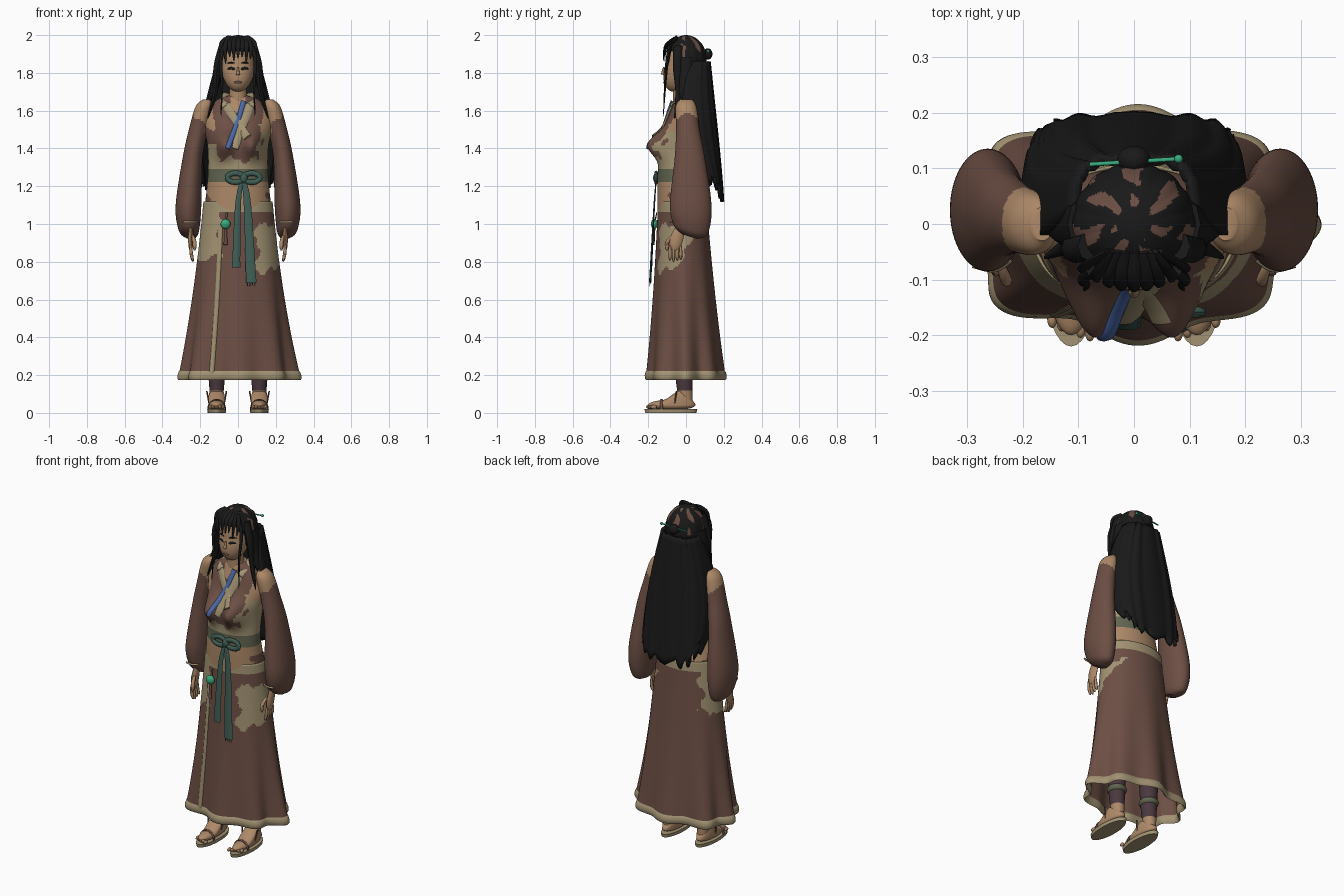
import bpy, bmesh
from math import sin, cos, pi, exp, atan2, hypot, radians
from mathutils import Vector
from mathutils.bvhtree import BVHTree

cube = bpy.data.objects.get("Cube")
if cube:
    bpy.data.objects.remove(cube)


def material(name, *rgb):
    made = bpy.data.materials.new(name)
    made.use_nodes = True
    made.diffuse_color = (*rgb, 1)
    made.node_tree.nodes["Principled BSDF"].inputs["Base Color"].default_value = (*rgb, 1)
    return made


BROWN = material("brown cloth", .15, .077, .058)
SKIN = material("tan skin", .42, .25, .14)
KHAKI = material("khaki cloth", .36, .29, .17)
HAIR = material("black hair", .01, .01, .01)
TEAL = material("teal sash", .05, .11, .09)
JADE = material("jade", .04, .4, .2)
BLUE = material("blue lining", .07, .14, .4)
PURPLE = material("purple leggings", .07, .04, .05)
SAGE = material("sage belt", .12, .13, .08)


# Helpers: smoothing, grid surfaces, lofts, ellipsoids and sweeps
def smooth(rows, steps):
    rows = [Vector(row) for row in rows]
    padded = [rows[0]] + rows + [rows[-1]]
    result = []
    for before, start, end, after in zip(padded, rows, rows[1:], padded[3:]):
        leave, arrive = (end - before) / 2, (after - start) / 2
        for step in range(steps):
            t = step / steps
            ease = t * t * (3 - 2 * t)
            result.append(start.lerp(end, ease) + leave * t * (1 - t) ** 2 - arrive * t * t * (1 - t))
    return result + [rows[-1]]


def build(name, grid, mats, rule=None, wrap=True, caps=True, thick=0, mirror=False):
    bm = bmesh.new()
    rings = [[bm.verts.new(point) for point in row] for row in grid]
    count = len(grid[0])
    for low, high in zip(rings, rings[1:]):
        for i in range(count if wrap else count - 1):
            j = (i + 1) % count
            bm.faces.new((low[i], low[j], high[j], high[i]))
    if caps:
        bm.faces.new(rings[0])
        bm.faces.new(rings[-1])
    bmesh.ops.remove_doubles(bm, verts=bm.verts, dist=.00001)
    bmesh.ops.recalc_face_normals(bm, faces=bm.faces)
    for face in bm.faces:
        face.smooth = True
        if rule:
            face.material_index = rule(face.calc_center_median())
    mesh = bpy.data.meshes.new(name)
    bm.to_mesh(mesh)
    bm.free()
    for mat in mats:
        mesh.materials.append(mat)
    mesh.set_sharp_from_angle(angle=radians(45))
    part = bpy.data.objects.new(name, mesh)
    bpy.context.collection.objects.link(part)
    if thick:
        solid = part.modifiers.new("thickness", "SOLIDIFY")
        solid.thickness, solid.offset = thick, 0
    if mirror:
        part.modifiers.new("mirror", "MIRROR")
    return part


def loft(name, rows, mats, rule=None, shape=None, sides=32, steps=5, mirror=False):
    """Each row is height, centre x, centre y, half width, half depth."""
    grid = []
    for z, x, y, width, depth in smooth(rows, steps):
        ring = []
        for i in range(sides):
            a = 2 * pi * i / sides
            point = Vector((x + width * sin(a), y - depth * cos(a), z))
            ring.append(shape(point, a) if shape else point)
        grid.append(ring)
    return build(name, grid, mats, rule, mirror=mirror)


def ellipsoid(name, centre, size, mats, bands=6, **options):
    (x, y, z), (width, depth, height) = centre, size
    angles = [1.55 * i / bands for i in range(-bands, bands + 1)]
    rows = [(z + height * sin(a), x, y, width * cos(a), depth * cos(a)) for a in angles]
    return loft(name, rows, mats, steps=2, **options)


def even(t):
    return 1


def pointed(t):
    return 1 - .9 * t * t


def flared(t):
    return .4 + .6 * t


def rounded(t):
    return max(.1, sin(pi * t)) ** .4


def sweep(name, path, width, thick, mat, profile=even, sides=8, mirror=False):
    path = smooth(path, 5)
    last = len(path) - 1
    grid = []
    for i, point in enumerate(path):
        along = (path[min(i + 1, last)] - path[max(i - 1, 0)]).normalized()
        side = along.cross(Vector((0, -1, 0))).normalized()
        out = side.cross(along)
        scale = profile(i / last)
        angles = [2 * pi * k / sides for k in range(sides)]
        grid.append([point + scale * (side * width * cos(a) + out * thick * sin(a)) for a in angles])
    return build(name, grid, [mat], mirror=mirror)


def drape(part, path, lift=.003):
    mesh = part.data
    tree = BVHTree.FromPolygons([v.co for v in mesh.vertices], [list(p.vertices) for p in mesh.polygons])
    points = []
    for x, z in smooth(path, 4):
        hit = tree.ray_cast(Vector((x, -1, z)), Vector((0, 1, 0)))[0]
        if hit:
            points.append(hit - Vector((0, lift, 0)))
    return points


def ragged(p):
    return .015 * sin(50 * p.x + 40 * p.z) + .01 * sin(90 * p.x - 70 * p.z + 40 * p.y)


# Skirt with flaring folds, hem and front trim
def skirt_point(angle, z, lift=0):
    t = 1.12 - z
    fold = 1 + t * t * (.085 * cos(8 * angle) + .03 * sin(5 * angle))
    width = (.18 + .09 * t + .04 * t * t) * fold + lift
    depth = (.125 + .06 * t + .015 * t * t) * fold + lift
    return Vector((width * sin(angle), -.02 * (1 - t) - depth * cos(angle), z))


def skirt_rule(p):
    edge = ragged(p)
    if p.z > 1.06:
        return 1
    if p.y > .07 + edge or abs(p.x) < .1 + edge:
        return 0
    if p.x < 0:
        return int(p.z > .82 + edge)
    return int(.75 + edge + 1.5 * max(p.y + .07, 0) < p.z < 1 + edge)


around = [pi * i / 96 for i in range(192)]
levels = [1.12 - .93 * k / 100 for k in range(101)]
skirt = build("skirt", [[skirt_point(a, z) for a in around] for z in levels],
              [BROWN, KHAKI], skirt_rule, caps=False, thick=.006)
section = [pi * k / 4 for k in range(8)] + [0]
build("skirt_hem", [[skirt_point(a, .2 + .026 * sin(c), .01 * cos(c)) for a in around] for c in section],
      [KHAKI], caps=False)
sweep("skirt_front_trim", drape(skirt, [(-.09, 1), (-.11, .6), (-.14, .2)]), .013, .006, KHAKI)


# Torso, coloured in bands and ragged patches
def bust(p, angle):
    for x in (-.08, .08):
        across, up = (p.x - x) / .06, (p.z - 1.42) / .075
        p.y -= .1 * max(cos(angle), 0) * exp(-across * across - up * up)
    return p


def torso_rule(p):
    edge, x, z = ragged(p), abs(p.x), p.z
    if z < 1.22:
        return int(x < .15 + edge or z > 1.17)
    if z < 1.29:
        return 3
    if z > 1.5 + edge and x > .13 + edge / 2:
        return 1
    if z > 1.59 and x < .04 and p.y < 0:
        return 1
    side_top = 1.53 if p.x > 0 else 1.42
    if p.y < .05 and (z < 1.34 + edge or (x > .115 + edge and z < side_top)):
        return 2
    return 0


torso = loft("torso", [(1.06, 0, -.02, .18, .13), (1.25, 0, -.04, .16, .11), (1.4, 0, -.02, .16, .11),
                       (1.55, 0, 0, .18, .1), (1.65, 0, 0, .12, .07), (1.68, 0, -.01, .05, .05)],
             [BROWN, SKIN, KHAKI, SAGE], torso_rule, bust, sides=120, steps=20)
sweep("lining_band", drape(torso, [(.03, 1.65), (0, 1.55), (-.055, 1.4)], .008), .013, .006, BLUE)
for side, path in (("right", [(-.07, 1.64), (-.02, 1.56), (.05, 1.46)]),
                   ("left", [(.07, 1.64), (.035, 1.55), (-.02, 1.4)])):
    behind = Vector((path[0][0], .03, 1.69))
    sweep("collar_" + side, [behind] + drape(torso, path, .006), .022, .006, KHAKI)


# Head and face
def chin(p, angle):
    p.y -= .3 * max(1.84 - p.z, 0)
    return p


loft("neck", [(1.64, 0, -.02, .05, .05), (1.78, 0, -.03, .04, .04)], [SKIN])
head = ellipsoid("head", (0, -.02, 1.84), (.088, .09, .14), [SKIN], bands=10, shape=chin)
sweep("nose", drape(head, [(0, 1.83), (0, 1.79)], .004), .01, .01, SKIN, flared)
sweep("lips", drape(head, [(-.02, 1.75), (.02, 1.75)], .001), .006, .004, BROWN, rounded)
for name, height, slim in (("eyes", 1.825, .008), ("brows", 1.855, .004)):
    sweep(name, drape(head, [(.017, height - .005), (.035, height), (.055, height - .003)], .001),
          slim, .003, HAIR, rounded, mirror=True)


# Hair cap with a fan of coloured streaks
def cap_shape(p, angle):
    rib = 1 + .03 * abs(sin(7 * angle))
    p.x, p.y = p.x * rib, p.y * rib
    if p.z < 1.91:
        p.y = max(p.y, -.05)
    return p


def streak(p):
    reach, turn = hypot(p.x, p.y), atan2(p.x, p.y)
    on_crown = p.z > 1.87 and reach > .03 and p.y > -.05
    return int(on_crown and cos(7 * turn + .4 * sin(90 * reach)) > .3 and sin(75 * reach + 3 * turn) > -.7)


ellipsoid("hair_cap", (0, 0, 1.87), (.108, .108, .13), [HAIR, BROWN], bands=20,
          rule=streak, shape=cap_shape, sides=112)


# Long back hair: a curved sheet with a ragged lower edge
def squarish(value):
    return (1 if value > 0 else -1) * abs(value) ** .6


columns, sheet = 48, []
for row in range(25):
    t = row / 24
    width = .105 + .09 * sin(2.2 * t)
    back = .118 + .072 * t
    wrap_depth = .1 + .09 * sin(pi * t) - .03 * t
    line = []
    for i in range(columns + 1):
        a = pi * (i / columns - .5)
        tooth = .08 * abs((i % 6) / 3 - 1) + .02 * sin(i) - .1 * sin(a) ** 4
        y = back - wrap_depth * (1 - squarish(abs(cos(a)))) + .004 * cos(i * pi / 3)
        line.append((width * squarish(sin(a)), y, 1.86 - .68 * t - tooth * t ** 6))
    sheet.append(line)
build("back_hair", sheet, [HAIR], wrap=False, caps=False, thick=.018)

# Fringe and side locks
for i in range(-4, 5):
    x = i * .022
    front = 4 * x * x - .122
    tip = 1.875 + .015 * sin(i * 2.4) - 3 * x * x
    sweep(f"fringe_strand_{i + 4}", [(x / 2, -.05, 1.985), (x, front + .015, 1.95), (x, front, tip)],
          .017, .007, HAIR, pointed)
sweep("thin_front_locks", [(.075, -.085, 1.94), (.092, -.1, 1.86), (.085, -.11, 1.74), (.09, -.12, 1.57)],
      .011, .01, HAIR, pointed, mirror=True)
sweep("wide_side_locks", [(.08, -.04, 1.94), (.11, -.045, 1.83), (.12, -.04, 1.7), (.16, -.06, 1.56)],
      .022, .027, HAIR, pointed, mirror=True)
sweep("shoulder_locks", [(.095, 0, 1.88), (.125, 0, 1.72), (.16, .02, 1.62), (.18, .06, 1.5)],
      .025, .045, HAIR, pointed, mirror=True)

# Bun and hairpin
ellipsoid("hair_bun", (0, .115, 1.9), (.03, .025, .03), [HAIR])
sweep("hairpin", [(-.08, .107, 1.905), (.08, .117, 1.915)], .004, .004, JADE)
ellipsoid("hairpin_bead", (.08, .117, 1.915), (.008, .008, .008), [JADE], sides=12)


# Sleeves with lower edges slanting to the back
def slant(p, angle):
    p.z -= 1.4 * (p.y - .03) * max(1.15 - p.z, 0)
    return p


def bare_shoulder(p):
    return int(p.z > 1.54 + ragged(p) + 1.5 * (p.x - .2))


loft("sleeves", [(1.66, .165, 0, .02, .03), (1.62, .18, 0, .045, .055), (1.5, .21, .01, .05, .062),
                 (1.35, .24, .02, .053, .08), (1.1, .262, .025, .068, .11), (.97, .26, .025, .055, .09),
                 (.93, .25, .02, .03, .04)],
     [BROWN, SKIN], bare_shoulder, slant, sides=64, steps=12, mirror=True)
sweep("cuff_trim", [(.22, -.065, 1.01), (.25, -.083, 1.01), (.29, -.075, 1.01)], .006, .004, KHAKI, mirror=True)

# Hands
sweep("palms", [(.25, -.02, 1), (.25, -.05, .92), (.25, -.06, .86)], .014, .034, SKIN, rounded, mirror=True)
for k in range(4):
    y = .019 * k - .085
    sweep(f"fingers_{k}", [(.25, y, .89), (.247, y, .84), (.238, y, .8 + .007 * abs(k - 1))],
          .009, .009, SKIN, rounded, mirror=True)
sweep("thumbs", [(.24, -.07, .94), (.23, -.1, .9), (.23, -.1, .86)], .011, .011, SKIN, rounded, mirror=True)


# Legs and feet
def instep(p, angle):
    p.z += .7 * max(.08 - abs(p.y + .03), 0) * (p.z > .042)
    return p


def bare_ankle(p):
    return int(p.z < .11)


x = .113
loft("legs", [(.04, x, 0, .03, .035), (.2, x, -.01, .044, .046), (.5, x, -.01, .06, .06)],
     [PURPLE, SKIN], bare_ankle, mirror=True)
ellipsoid("leg_wraps", (x, -.01, .22), (.054, .056, .03), [SAGE], mirror=True)
ellipsoid("feet", (x, -.075, .042), (.044, .125, .028), [SKIN], shape=instep, mirror=True)
loft("sandal_soles", [(0, x, -.08, .048, .135), (.02, x, -.08, .05, .14)], [KHAKI], mirror=True)
for k in range(5):
    ellipsoid(f"toes_{k}", (x + (k - 2) * .017, .006 * k - .195, .032), (.009, .016, .011),
              [SKIN], bands=4, sides=12, mirror=True)
half_turn = [pi * k / 6 for k in range(7)]
sweep("toe_straps", [(x + .046 * cos(a), -.13, .02 + .05 * sin(a)) for a in half_turn],
      .004, .007, BROWN, mirror=True)
for name, side in (("outer_sandal_ties", 1), ("inner_sandal_ties", -1)):
    sweep(name, [(x + side * .04, -.06, .05), (x + side * .052, -.05, .115)], .004, .004, BROWN, mirror=True)

# Sash bow, tails and hanging ornament
turn = [pi * k / 5 for k in range(11)]
for side, name in ((-1, "right"), (1, "left")):
    sweep(name + "_bow_loop", [(.03 + side * .043 * (1 - cos(a)), -.158, 1.245 + .024 * sin(a)) for a in turn],
          .014, .01, TEAL)
ellipsoid("bow_knot", (.03, -.16, 1.243), (.02, .014, .026), [TEAL])
sweep("short_tail", [(.02, -.158, 1.23), (0, -.168, 1.1), (-.01, -.185, .77)], .022, .006, TEAL, flared)
sweep("long_tail", [(.03, -.158, 1.23), (.05, -.168, 1.1), (.07, -.19, .69)], .028, .006, TEAL, flared)
for k in range(4):
    x = .05 + .013 * k
    sweep(f"tail_fringe_{k}", [(x, -.19, .7), (x, -.192, .67)], .004, .003, TEAL, pointed)
sweep("ornament_cord", [(-.06, -.155, 1.06), (-.065, -.165, 1), (-.066, -.172, .89)], .01, .006, BROWN, flared)
ellipsoid("jade_ornament", (-.066, -.168, 1), (.026, .018, .026), [JADE])
